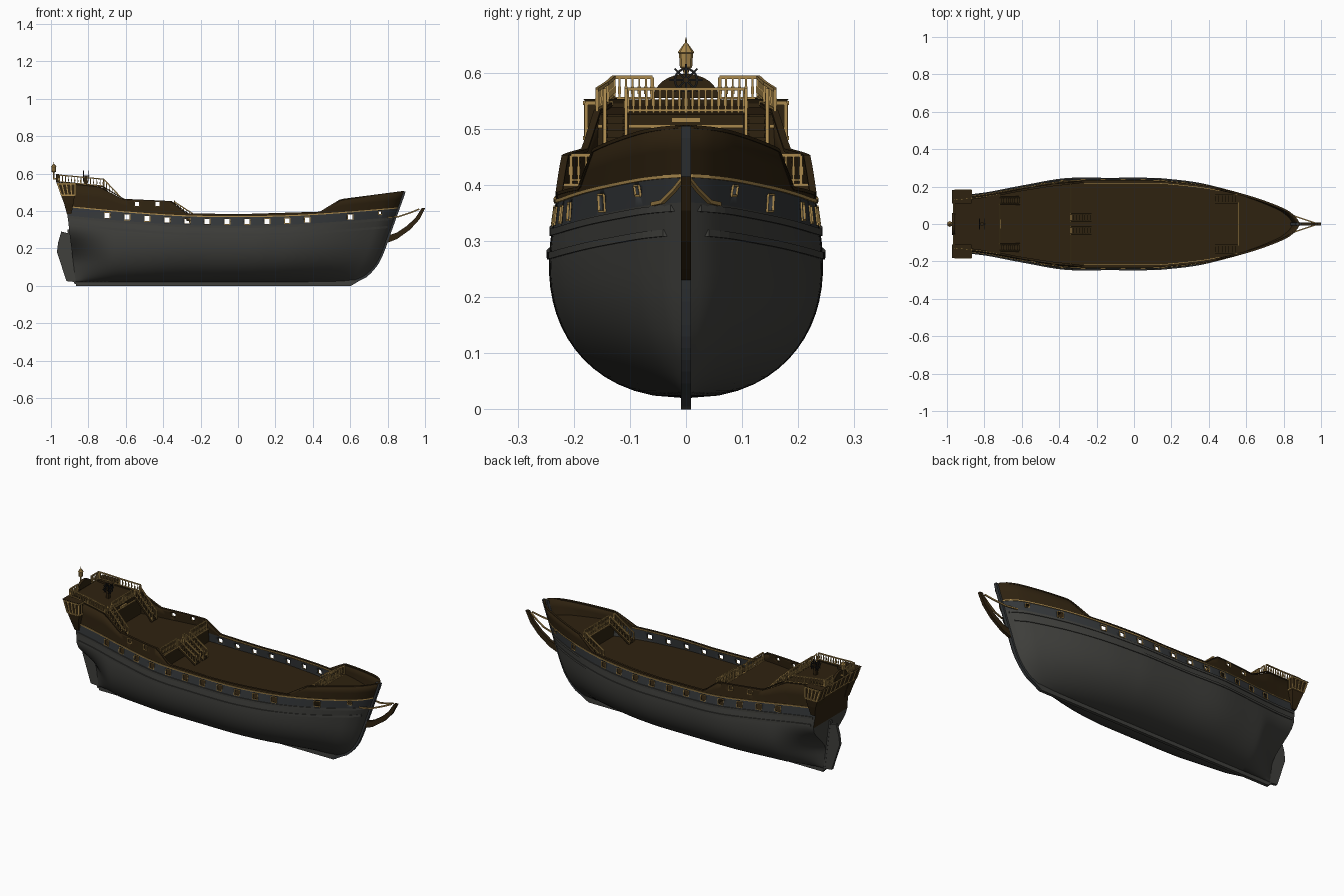
import bpy, bmesh, math
from mathutils import Vector, Matrix

if "Cube" in bpy.data.objects:
    bpy.data.objects.remove(bpy.data.objects["Cube"])


def material(name, rgb):
    m = bpy.data.materials.new(name)
    m.use_nodes = True
    m.diffuse_color = (*rgb, 1)
    b = next(n for n in m.node_tree.nodes if n.type == 'BSDF_PRINCIPLED')
    b.inputs["Base Color"].default_value = (*rgb, 1)
    b.inputs["Roughness"].default_value = 0.8
    return m


GREY = material("weathered_grey", (0.05, 0.05, 0.045))
SLATE = material("slate_grey", (0.035, 0.039, 0.042))
BROWN = material("dark_brown", (0.028, 0.016, 0.005))
GOLD = material("gold", (0.4, 0.25, 0.075))
BLACK = material("black", (0.012, 0.012, 0.012))


# ---- helpers ----
def curve(pts, smooth=True):
    def slope(i):
        a, b = pts[max(i - 1, 0)], pts[min(i + 1, len(pts) - 1)]
        return (b[1] - a[1]) / (b[0] - a[0])

    def f(x):
        x = min(max(x, pts[0][0]), pts[-1][0])
        i = max(k for k in range(len(pts) - 1) if pts[k][0] <= x)
        (xa, ya), (xb, yb) = pts[i], pts[i + 1]
        d = xb - xa
        t = (x - xa) / d
        if not smooth:
            return ya + (yb - ya) * t
        return (ya * (1 + 2 * t) * (1 - t) ** 2 + yb * t * t * (3 - 2 * t)
                + d * t * (1 - t) * (slope(i) * (1 - t) - slope(i + 1) * t))
    return f


def make(name, bm, mats, mirror=False, smooth=False, recalc=True):
    if recalc:
        bmesh.ops.recalc_face_normals(bm, faces=bm.faces[:])
    me = bpy.data.meshes.new(name)
    bm.to_mesh(me)
    bm.free()
    for m in mats:
        me.materials.append(m)
    if smooth:
        me.shade_smooth()
        me.set_sharp_from_angle(angle=math.radians(35))
    ob = bpy.data.objects.new(name, me)
    bpy.context.collection.objects.link(ob)
    if mirror:
        mod = ob.modifiers.new("mirror", 'MIRROR')
        mod.use_axis = (False, True, False)
    return ob


def loft(name, rings, mat, mirror=False, smooth=False):
    bm = bmesh.new()
    vs = [[bm.verts.new(p) for p in r] for r in rings]
    n = len(rings[0])
    for a, b in zip(vs, vs[1:]):
        for k in range(n):
            bm.faces.new((a[k], a[(k + 1) % n], b[(k + 1) % n], b[k]))
    bm.faces.new(vs[0])
    bm.faces.new(vs[-1])
    return make(name, bm, [mat], mirror, smooth)


def plate(name, pts, width, mat):
    return loft(name, [[(x, y, z) for x, z in pts] for y in (-width / 2, width / 2)], mat)


def bars(name, segs, mat, mirror=False):
    bm = bmesh.new()
    for a, b, w in segs:
        a, b = Vector(a), Vector(b)
        d = b - a
        rot = d.to_track_quat('Z', 'Y').to_matrix().to_4x4()
        bmesh.ops.create_cube(bm, size=1, matrix=Matrix.Translation((a + b) / 2) @ rot
                              @ Matrix.Diagonal((w, w, d.length, 1)))
    return make(name, bm, [mat], mirror)


def rail(a, b, h, n):
    # handrail, foot rail and turned balusters between two points
    a, b, up = Vector(a), Vector(b), Vector((0, 0, h))
    foot = up * 0.12
    segs = [(a + up, b + up, 0.006), (a + foot, b + foot, 0.004)]
    for i in range(n + 1):
        p = a.lerp(b, i / n)
        w = 0.006 if i in (0, n) else 0.0035
        segs += [(p, p + up, w), (p + up * 0.3, p + up * 0.6, w + 0.002)]
    return segs


# ---- hull form ----
stern_x = curve([(0, -.865), (.275, -.90), (.40, -.917), (.58, -.975)])
bow_x = curve([(0, .60), (.02, .63), (.045, .68), (.11, .74), (.18, .775), (.25, .80), (.5, .89)])
beam = curve([(0, .155), (.07, .17), (.18, .205), (.31, .241), (.45, .243), (.58, .243),
              (.63, .238), (.734, .215), (.843, .165), (.951, .085), (.985, .04), (1, 0)])
sheer = curve([(-.93, .425), (-.6, .395), (-.3, .375), (0, .37), (.3, .376), (.6, .395), (.9, .42)])
top = curve([(-.95, .552), (-.72, .53), (-.61, .462), (-.35, .45), (-.27, .385), (0, .38),
             (.46, .394), (.56, .462), (.89, .505)], False)


def half(u, z):
    q = min(max((z - .02) / .24, 0), 1)
    s = (1 - (1 - q) ** 2.2) ** (1 / 2.2)
    s **= 1 + max(0, (u - .6) / .4) ** 2
    t = min(max((z - .12) / .2, 0), 1)
    w = max(0, 1 - u / .13) ** 1.5
    s += (.06 + .94 * t * t * (3 - 2 * t) - s) * w
    s *= 1 - .55 * max(0, z - .28) * min(1, max(0, (1 - u) / .3))
    return beam(u) * s


def hull_y(x, z):
    u = (x - stern_x(z)) / (bow_x(z) - stern_x(z))
    return half(min(max(u, 0), 1), z)


# ---- hull shell: one side, ports cut out, then mirrored and thickened ----
bm = bmesh.new()
LOW, COLS = 16, 90
grid = []
for i in range(COLS + 1):
    u = 1 - (1 - i / COLS) ** 1.25
    x0 = -.93 + 1.82 * u
    g, t = sheer(x0), top(x0)
    zs = [.02 + (g - .07) * (j / LOW) ** 1.5 for j in range(LOW + 1)]
    zs += [g - .025, g, (g + t) / 2, t]
    grid.append([bm.verts.new((stern_x(z) + (bow_x(z) - stern_x(z)) * u, -half(u, z), z)) for z in zs])
post = [bm.verts.new((v.co.x, 0, v.co.z)) for v in grid[0]]
for j in range(LOW + 4):
    for a, b in zip(grid, grid[1:]):
        f = bm.faces.new((a[j], b[j], b[j + 1], a[j + 1]))
        f.material_index = 0 if j < LOW else 1 if j < LOW + 2 else 2
    f = bm.faces.new((post[j], grid[0][j], grid[0][j + 1], post[j + 1]))
    f.material_index = 2 if post[j].co.z > .28 else 0
bmesh.ops.remove_doubles(bm, verts=bm.verts[:], dist=1e-5)

port_x = [-.70 + .107 * i for i in range(11)] + [.60]
ports = [(x, sheer(x) - .027, .015) for x in port_x]
ports += [(.76, .39, .009), (-.54, .437, .012), (-.43, .437, .012)]
for px, pz, r in ports:
    for co, no in (((px - r, 0, 0), (1, 0, 0)), ((px + r, 0, 0), (1, 0, 0)),
                   ((0, 0, pz - r), (0, 0, 1)), ((0, 0, pz + r), (0, 0, 1))):
        near = [f for f in bm.faces if abs(f.calc_center_median().x - px) < .05
                and abs(f.calc_center_median().z - pz) < .06]
        geom = near + list({e for f in near for e in f.edges}) + list({v for f in near for v in f.verts})
        bmesh.ops.bisect_plane(bm, geom=geom, dist=1e-5, plane_co=co, plane_no=no)
    hole = [f for f in bm.faces if abs(f.calc_center_median().x - px) < r
            and abs(f.calc_center_median().z - pz) < r]
    bmesh.ops.delete(bm, geom=hole, context='FACES')
hull = make("hull", bm, [GREY, SLATE, BROWN], True, True, False)
wall = hull.modifiers.new("planking", 'SOLIDIFY')
wall.thickness, wall.offset = .008, -1

frames = []
for px, pz, r in ports:
    c = [(px + a * r, hull_y(px + a * r, pz + b * r) + .001, pz + b * r)
         for a, b in ((-1, -1), (1, -1), (1, 1), (-1, 1))]
    frames += [(c[k], c[(k + 1) % 4], .004) for k in range(4)]
bars("port_frames", frames, GOLD, True)


# ---- mouldings that follow the hull ----
def strip(name, zf, x0, x1, h, d, mat, off=0.0):
    rings = []
    for i in range(81):
        x = x0 + (x1 - x0) * i / 80
        z = zf(x)
        y = hull_y(x, z) + off
        rings.append([(x, y - d, z - h), (x, y + d, z - h), (x, y + d, z + h), (x, y - d, z + h)])
    loft(name, rings, mat, True)


strip("sheer_moulding", sheer, -.91, .855, .003, .004, GOLD)
strip("upper_wale", lambda x: sheer(x) - .055, -.9, .825, .006, .004, GREY)
strip("lower_wale", lambda x: sheer(x) - .097, -.89, .8, .006, .004, GREY)
strip("cap_rail", top, -.95, .88, .003, .006, BROWN, -.004)
strip("waist_rail", lambda x: top(x) - .003, -.27, .46, .003, .003, GOLD, -.013)

# ---- keel, stem, rudder and head ----
plate("keel", [(-.865, 0), (.605, 0), (.64, .03), (-.868, .03)], .018, GREY)
levels = [.005 + .5 * k / 24 for k in range(25)]
plate("stem_post", [(bow_x(z) + .006, z) for z in levels]
      + [(bow_x(z) - .025, z) for z in reversed(levels)], .018, SLATE)
plate("stern_post", [(-.86, .01), (-.875, .01), (-.912, .3), (-.88, .3)], .018, GREY)
plate("rudder", [(-.868, .02), (-.917, .025), (-.968, .18), (-.962, .23), (-.945, .29), (-.905, .28)],
      .016, GREY)
plate("head_knee", [(.785, .225), (.85, .25), (.92, .3), (.97, .355), (1, .415), (.982, .415),
                    (.95, .365), (.905, .322), (.85, .285), (.805, .27)], .017, BROWN)
head = [(.80, .06, .366), (.86, .042, .37), (.92, .022, .39), (.968, .006, .41)]
bars("head_rails", [(a, b, .007) for a, b in zip(head, head[1:])], GOLD, True)


# ---- decks and bulkheads ----
def deck(name, x0, x1, z0, z1):
    rings = []
    for i in range(41):
        t = i / 40
        x, z = x0 + (x1 - x0) * t, z0 + (z1 - z0) * t
        y = max(hull_y(x, z) - .004, .003)
        rings.append([(x, -y, z - .006), (x, y, z - .006), (x, y, z), (x, -y, z)])
    loft(name, rings, BROWN)


def bulkhead(name, x, z0, z1):
    rings = []
    for z in (z0, z1):
        y = hull_y(x, z) - .004
        rings.append([(x - .004, -y, z), (x + .004, -y, z), (x + .004, y, z), (x - .004, y, z)])
    loft(name, rings, BROWN)


deck("main_deck", -.9, .815, .326, .326)
deck("quarter_deck", -.91, -.34, .41, .403)
deck("poop_deck", -.955, -.72, .545, .526)
deck("forecastle_deck", .56, .855, .41, .42)
bulkhead("quarter_bulkhead", -.344, .326, .4)
bulkhead("poop_bulkhead", -.724, .405, .522)
bulkhead("forecastle_bulkhead", .564, .326, .407)
trim = [((x, 0, z), (x, hull_y(x, z) - .006, z), .006)
        for x, z in ((-.338, .4), (-.717, .505), (.557, .407))]
bars("deck_edge_trim", trim, GOLD, True)
bars("poop_plaque", [((-.715, -.026, .516), (-.715, .026, .516), .009)], GOLD)

# ---- railings ----
poop_side = [(x, hull_y(x, top(x)) - .004, top(x)) for x in (-.72, -.84, -.955)]
rails = rail(poop_side[0], poop_side[1], .04, 7) + rail(poop_side[1], poop_side[2], .04, 7)
rails += rail((-.962, .06, .55), (-.962, .13, .55), .042, 6)
rails += rail((-.72, 0, .528), (-.72, .105, .528), .043, 9)
rails += rail((-.34, .057, .403), (-.34, .205, .403), .05, 11)
rails += rail((-.34, 0, .403), (-.34, .014, .403), .05, 1)
rails += rail((.56, 0, .41), (.56, .112, .41), .048, 9)
bars("deck_railings", rails, GOLD, True)


# ---- stairs ----
def stairs(name, x0, z0, x1, z1, y, w, n):
    steps = []
    for i in range(n):
        t = (i + .5) / n
        x, z = x0 + (x1 - x0) * t, z0 + (z1 - z0) * t
        steps.append(((x, y - w / 2, z), (x, y + w / 2, z), abs(x1 - x0) / n))
    for s in (-w / 2, w / 2):
        steps.append(((x0, y + s, z0), (x1, y + s, z1), .01))
    bars(name + "_steps", steps, BROWN, True)
    sides = []
    for s in (-w / 2, w / 2):
        sides += rail((x0, y + s, z0), (x1, y + s, z1), .048, 7)
    bars(name + "_rails", sides, GOLD, True)


stairs("forecastle_stairs", .435, .33, .558, .408, .135, .04, 7)
stairs("quarter_stairs", -.23, .33, -.338, .4, .035, .036, 7)
stairs("poop_stairs", -.612, .41, -.718, .522, .126, .038, 9)

# ---- stern galleries with window posts ----
rings = [[(a, .11, z), (b, .11, z), (b, y, z), (a, y, z)] for z, a, b, y in
         ((.385, -.915, -.89, .155), (.44, -.93, -.88, .17), (.48, -.945, -.873, .176),
          (.545, -.966, -.873, .176), (.553, -.974, -.868, .183))]
loft("stern_gallery", rings, BROWN, True)
gold = []
for z in (.484, .546):
    xa = stern_x(z) + .004
    gold += [((xa, .18, z), (-.87, .18, z), .007), ((-.87, .13, z), (-.87, .18, z), .007),
             ((xa - .004, 0, z), (xa - .004, .18, z), .007)]
for i in range(5):
    t = i / 4
    gold.append(((-.944 + .072 * t, .178, .484), (-.965 + .094 * t, .178, .546), .006))
for y in (.02, .06, .1, .14, .178):
    gold.append(((stern_x(.484) - .001, y, .484), (stern_x(.546) - .001, y, .546), .007))
gold += [((-.87, y, .484), (-.87, y, .546), .006) for y in (.155, .178)]
bars("gallery_window_frames", gold, GOLD, True)

# ---- arched taffrail and lantern ----
arch = [(.058 * math.cos(math.pi * k / 16), .555 + .043 * math.sin(math.pi * k / 16)) for k in range(17)]
loft("taffrail_arch", [[(x, y, z) for y, z in arch] for x in (-.972, -.958)], BROWN)
outline = [(.004, .57), (.005, .605), (.011, .61), (.0125, .634), (.015, .636), (.005, .65),
           (.002, .653), (.001, .663)]
loft("stern_lantern", [[(-.985 + r * math.cos(k * math.pi / 4), r * math.sin(k * math.pi / 4), z)
                        for k in range(8)] for r, z in outline], GOLD)
bars("lantern_bracket", [((-.96, 0, .573), (-.988, 0, .573), .008)], GOLD)

# ---- steering wheels ----
bars("wheel_stand", [((-.812, 0, .53), (-.812, 0, .585), .016), ((-.83, 0, .587), (-.794, 0, .587), .007)], BROWN)
spokes = []
for x in (-.826, -.798):
    ring = [(x, .02 * math.cos(k * math.pi / 8), .587 + .02 * math.sin(k * math.pi / 8)) for k in range(16)]
    spokes += [(ring[k], ring[(k + 1) % 16], .004) for k in range(16)]
    spokes += [((x, 0, .587), (x, .029 * math.cos(k * math.pi / 4), .587 + .029 * math.sin(k * math.pi / 4)),
                .003) for k in range(8)]
bars("steering_wheels", spokes, BLACK)
